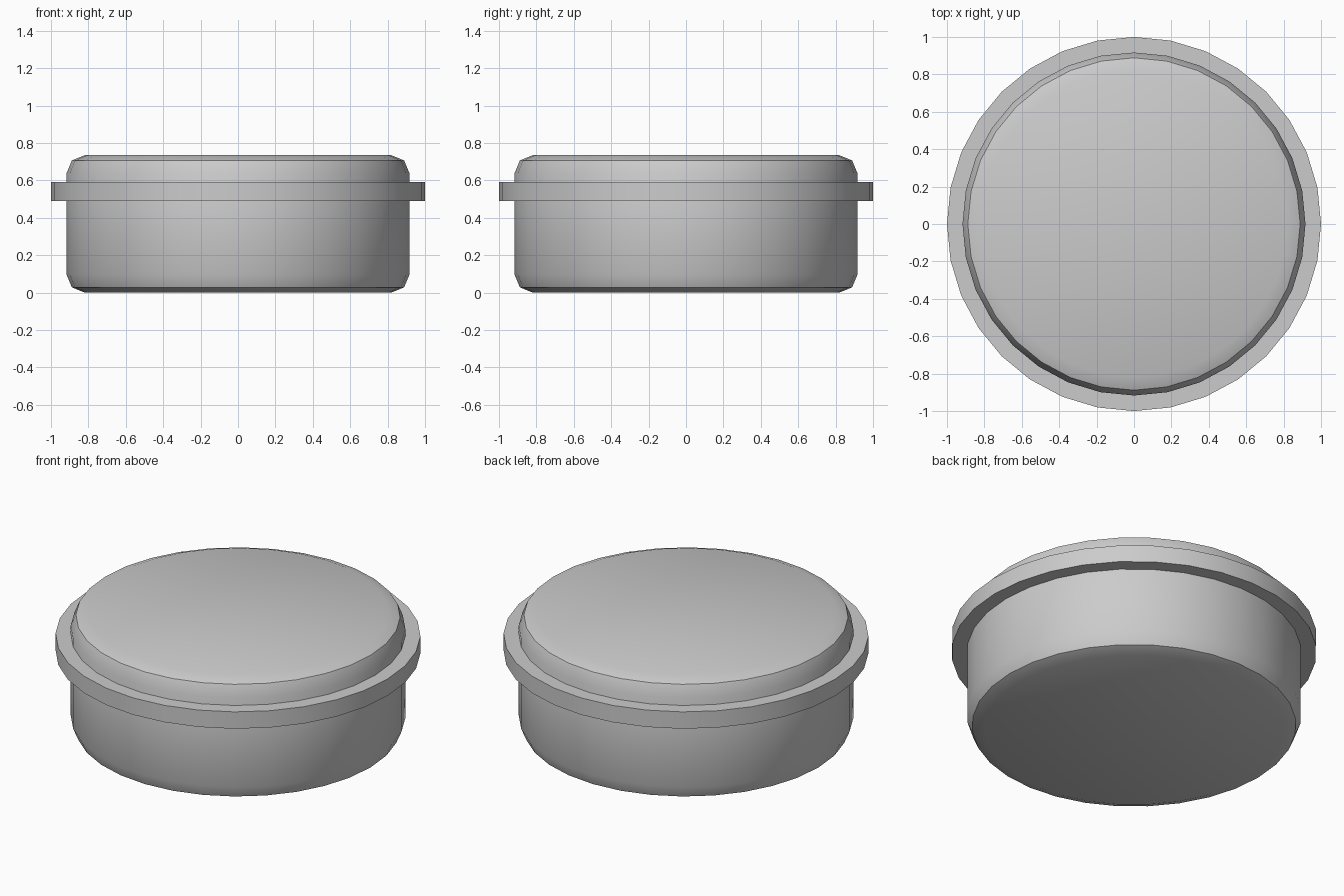
import bpy
import math

cube = bpy.data.objects.get("Cube")
if cube:
    bpy.data.objects.remove(cube, do_unlink=True)

SIDES = 32

grey = bpy.data.materials.new("plain_grey")
grey.use_nodes = True
grey.diffuse_color = (0.6, 0.6, 0.6, 1)
grey.node_tree.nodes["Principled BSDF"].inputs["Base Color"].default_value = (0.6, 0.6, 0.6, 1)


def disc(name, radius, bottom, top, bevel=0.0):
    """Upright cylinder between two heights, with optional rounded rims."""
    bpy.ops.mesh.primitive_cylinder_add(
        vertices=SIDES, radius=radius, depth=top - bottom,
        location=(0, 0, (bottom + top) / 2))
    obj = bpy.context.object
    obj.name = name
    obj.data.materials.append(grey)
    if bevel:
        mod = obj.modifiers.new("rounded_rims", "BEVEL")
        mod.width = bevel
        mod.segments = 2
        mod.limit_method = "ANGLE"
        mod.angle_limit = math.radians(40)
        bpy.ops.object.modifier_apply(modifier=mod.name)
    bpy.ops.object.shade_smooth_by_angle(angle=math.radians(30))
    return obj


# Drum-shaped body with softened top and bottom rims
disc("body", 0.917, 0.0, 0.735, bevel=0.097)

# Flat collar around the upper part of the body
disc("collar", 1.0, 0.49, 0.592)
